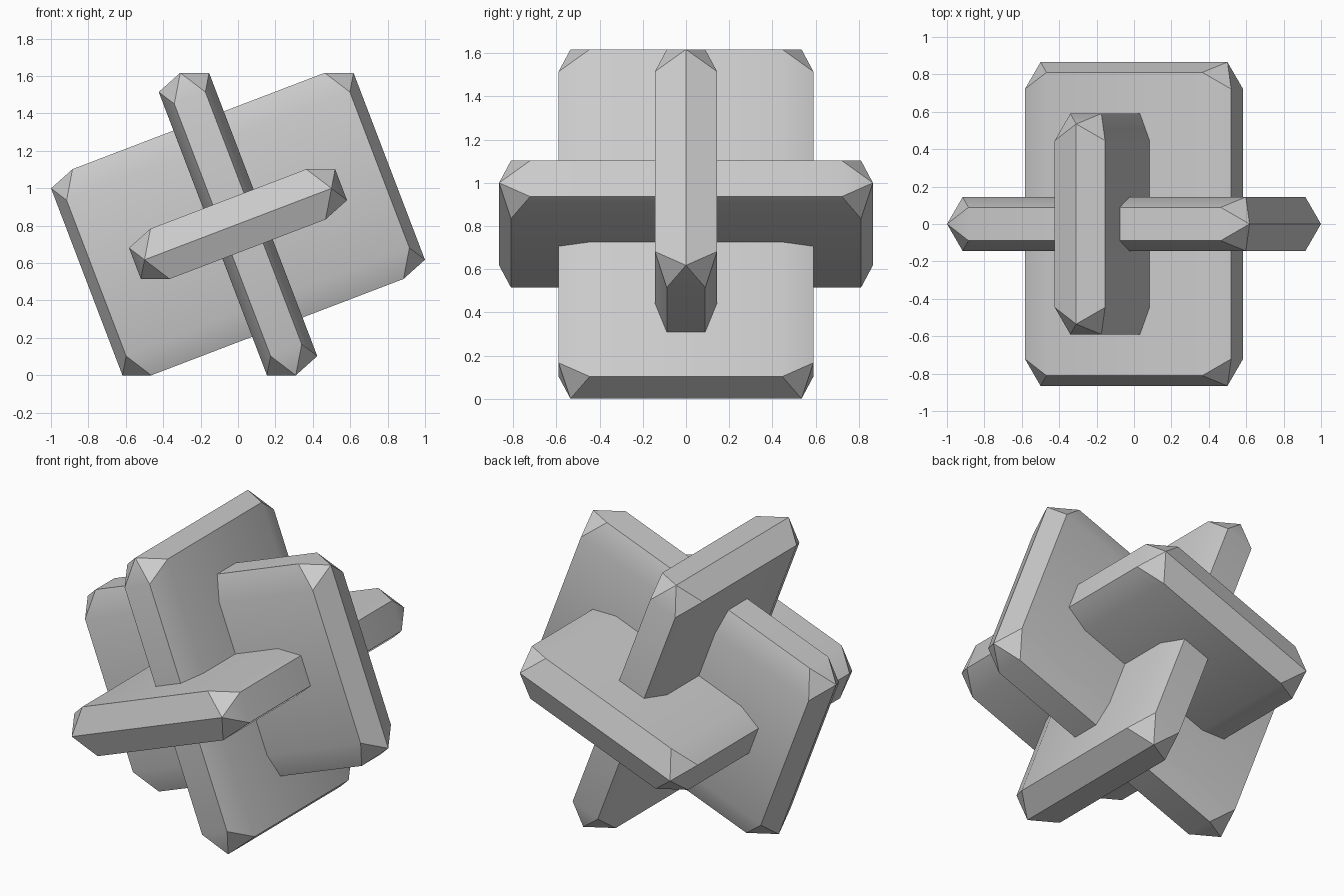
import bpy
import bmesh
from math import atan, radians, sqrt
from mathutils import Matrix, Vector

cube = bpy.data.objects.get("Cube")
if cube:
    bpy.data.objects.remove(cube, do_unlink=True)

PHI = (1 + sqrt(5)) / 2
TILT = atan(1 / PHI ** 2)      # lays the cluster down on one of its triangular sides
REACH = 0.535                  # plate half width to its outermost point
BEVEL = 0.089                  # size of the faceted corner
HALF = REACH - BEVEL

grey = bpy.data.materials.new("plain_grey")
grey.use_nodes = True
grey.diffuse_color = (0.6, 0.6, 0.6, 1)
grey.node_tree.nodes["Principled BSDF"].inputs["Base Color"].default_value = (0.6, 0.6, 0.6, 1)


def golden_corners(turn):
    """Corners of a golden rectangle, with its axes cycled by turn."""
    corners = []
    for a in (-1, 1):
        for b in (-1, 1):
            p = [a * PHI, 0, b]
            corners.append(Vector(p[-turn:] + p[:-turn]))
    return corners


facets = [v for turn in range(3) for v in golden_corners(turn)]


def make_plate(name, turn):
    """Golden rectangle thickened with icosahedral corners."""
    bm = bmesh.new()
    for corner in golden_corners(turn):
        for v in facets:
            # only the outward half of each corner shapes the plate
            if all(c * d >= 0 for c, d in zip(corner, v)):
                bm.verts.new(corner * HALF + v * BEVEL)
    bmesh.ops.convex_hull(bm, input=bm.verts[:])
    bmesh.ops.dissolve_limit(bm, angle_limit=radians(1), verts=bm.verts[:], edges=bm.edges[:])
    bmesh.ops.recalc_face_normals(bm, faces=bm.faces[:])
    # soft shading across the shallow edges, crisp on the rest
    for face in bm.faces:
        face.smooth = True
    for edge in bm.edges:
        edge.smooth = edge.calc_face_angle(0) < radians(30)
    lift = Matrix.Translation((0, 0, REACH * PHI * PHI / sqrt(3)))
    bm.transform(lift @ Matrix.Rotation(-TILT, 4, 'Y'))
    mesh = bpy.data.meshes.new(name)
    bm.to_mesh(mesh)
    bm.free()
    mesh.materials.append(grey)
    bpy.context.collection.objects.link(bpy.data.objects.new(name, mesh))


for index, plate in enumerate(("upright_plate", "level_plate", "cross_plate")):
    make_plate(plate, index)
